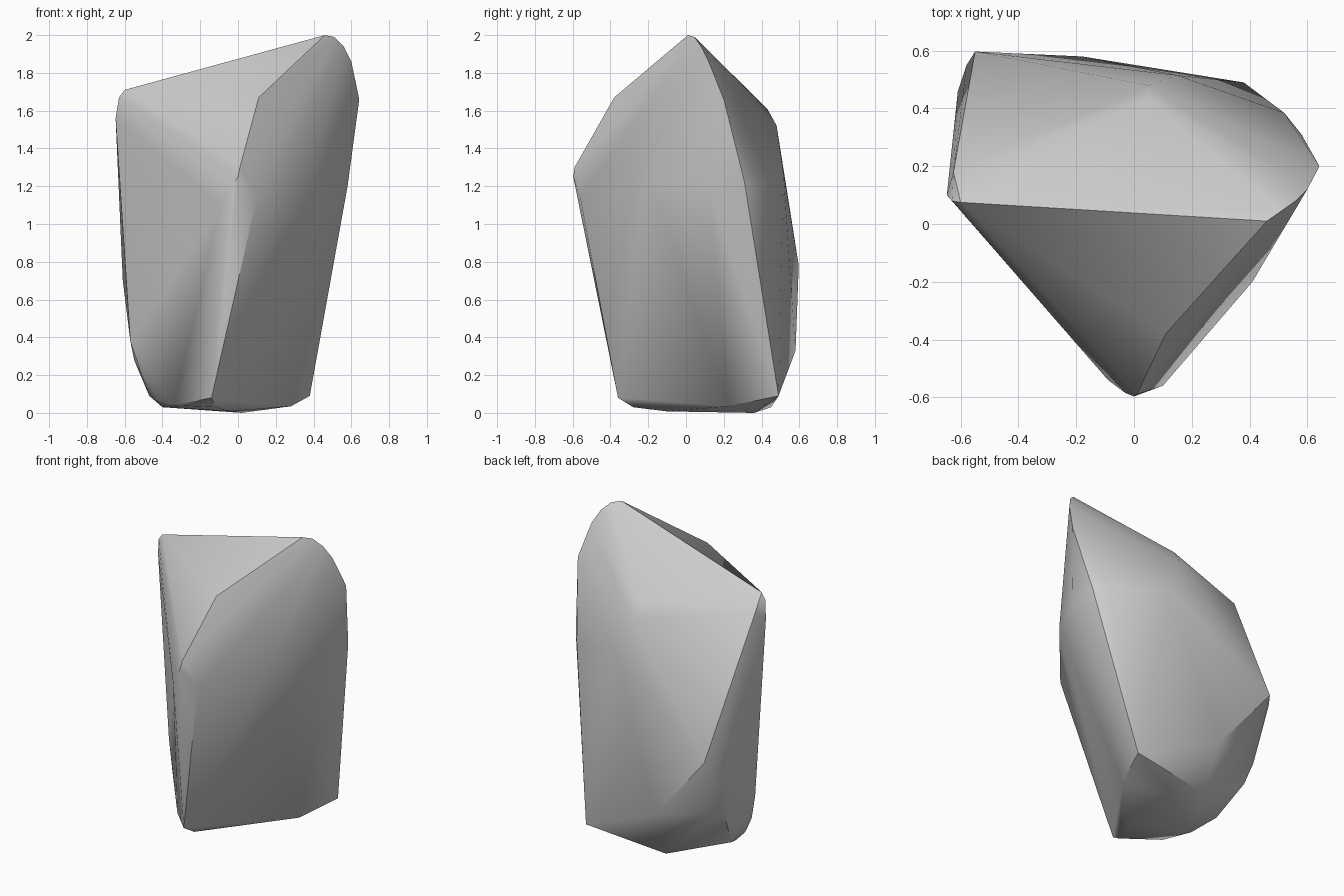
import bpy, bmesh, math

# Corner groups of the chiselled stone, from the ground upward
base = [(0.02, 0.36, 0), (-0.17, 0.45, 0.03), (-0.04, -0.1, 0.008),
        (0.28, 0.23, 0.035), (0.38, 0.49, 0.09), (-0.14, -0.36, 0.08),
        (-0.12, -0.28, 0.03), (-0.34, -0.14, 0.04), (-0.4, 0.05, 0.03)]
left_foot = [(-0.47, 0.2, 0.09), (-0.43, 0, 0.07), (-0.51, 0.05, 0.2),
             (-0.57, 0.1, 0.38), (-0.55, 0.36, 0.28), (-0.57, 0.42, 0.4)]
back = [(-0.18, 0.58, 0.33), (-0.55, 0.597, 0.78), (-0.61, 0.46, 0.7),
        (-0.58, 0.55, 0.74)]
waist = [(0.1, -0.56, 1.14), (0.41, -0.2, 1.24), (0.58, 0.12, 1.2),
         (0.58, 0.31, 1.22), (0.52, 0.385, 1.2), (0.15, 0.515, 1.28)]
front_nose = [(0, -0.597, 1.25), (-0.03, -0.585, 1.2), (0.01, -0.59, 1.3),
              (-0.09, -0.54, 1.1), (0.11, -0.38, 1.67)]
crown = [(0.46, 0.01, 2), (0.51, 0.045, 1.99), (0.56, 0.08, 1.94),
         (0.6, 0.12, 1.86), (0.642, 0.2, 1.66), (0.05, 0.48, 1.52),
         (0.05, 0.43, 1.61)]
left_shoulder = [(-0.6, 0.075, 1.71), (-0.63, 0.08, 1.67),
                 (-0.648, 0.1, 1.56), (-0.625, 0.18, 1.62)]

# Wrap all corners in one convex stone
bm = bmesh.new()
for group in (base, left_foot, back, waist, front_nose, crown, left_shoulder):
    for p in group:
        bm.verts.new(p)
hull = bmesh.ops.convex_hull(bm, input=bm.verts[:])
bmesh.ops.delete(bm, geom=[v for v in bm.verts if not v.link_faces], context='VERTS')
bmesh.ops.recalc_face_normals(bm, faces=bm.faces[:])

mesh = bpy.data.meshes.new("stone")
bm.to_mesh(mesh)
bm.free()
stone = bpy.data.objects.new("stone", mesh)
bpy.context.collection.objects.link(stone)

# Smooth the soft corners, keep the chiselled edges sharp
bpy.context.view_layer.objects.active = stone
stone.select_set(True)
bpy.ops.object.shade_smooth_by_angle(angle=math.radians(35))
